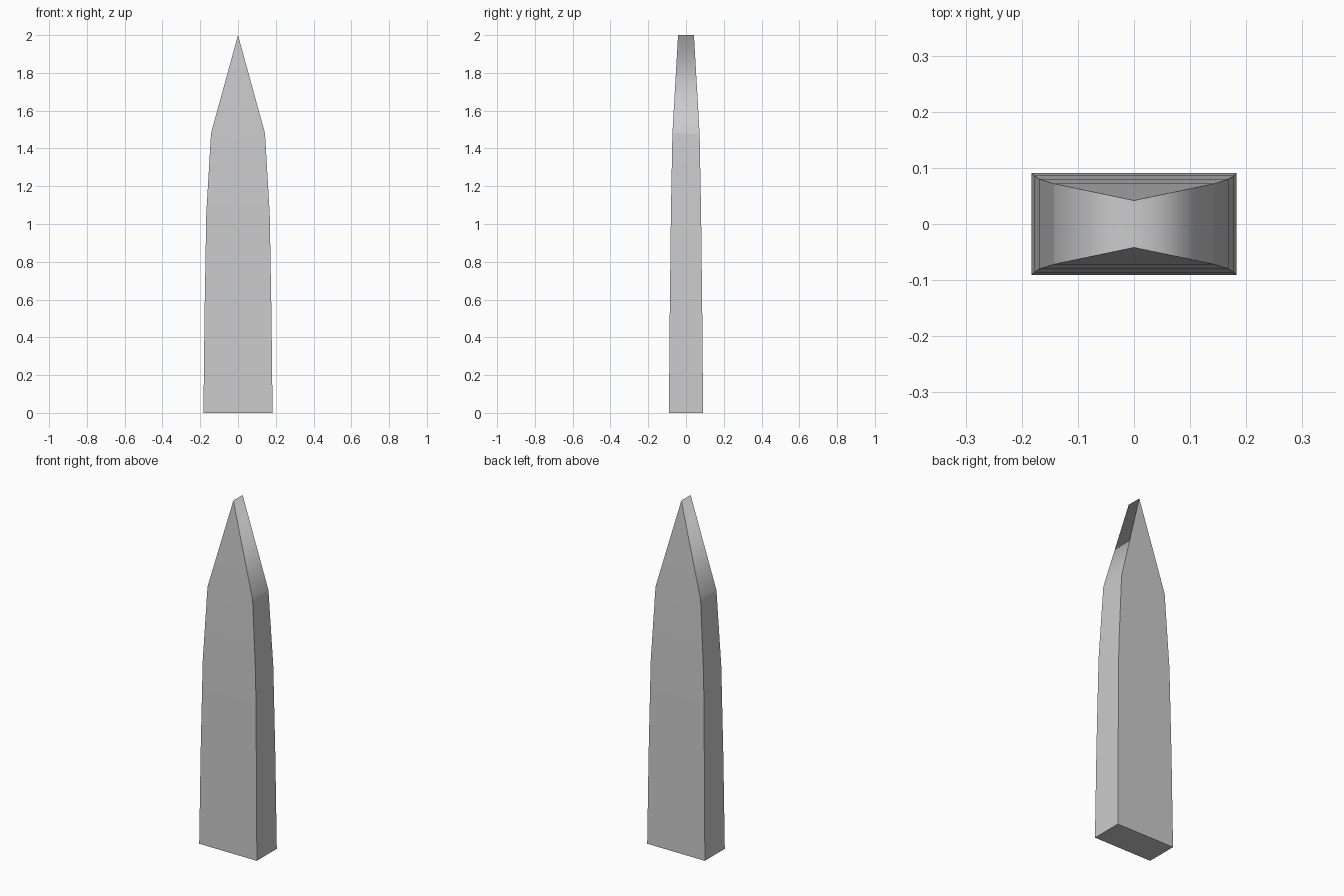
import bpy, bmesh

if "Cube" in bpy.data.objects:
    bpy.data.objects.remove(bpy.data.objects["Cube"])

# cross-sections of the blade: height, half width, half depth
SECTIONS = [(0.0, 0.183, 0.0905), (0.53, 0.177, 0.086),
            (1.05, 0.168, 0.080), (1.48, 0.143, 0.072)]
TIP_Z, TIP_Y = 2.0, 0.042

bm = bmesh.new()
rings = [[bm.verts.new((sx * w, sy * d, z))
          for sx, sy in ((-1, -1), (1, -1), (1, 1), (-1, 1))]
         for z, w, d in SECTIONS]

# base cap and tapering sides
bm.faces.new(rings[0][::-1])
for low, high in zip(rings, rings[1:]):
    for i in range(4):
        j = (i + 1) % 4
        bm.faces.new((low[i], low[j], high[j], high[i]))

# wedge point ending in a short ridge
front = bm.verts.new((0, -TIP_Y, TIP_Z))
back = bm.verts.new((0, TIP_Y, TIP_Z))
a, b, c, d = rings[-1]
bm.faces.new((a, b, front))
bm.faces.new((c, d, back))
bm.faces.new((b, c, back, front))
bm.faces.new((d, a, front, back))
bm.normal_update()

# soft shading along the blade and over the ridge, crisp corners elsewhere
for f in bm.faces:
    f.smooth = True
for e in bm.edges:
    ridge = set(e.verts) == {front, back}
    shoulder = set(e.verts) in ({b, c}, {d, a})
    e.smooth = ridge or (not shoulder and e.calc_face_angle(0) < 0.5)

mesh = bpy.data.meshes.new("blade")
bm.to_mesh(mesh)
bm.free()
bpy.context.collection.objects.link(bpy.data.objects.new("pointed_blade", mesh))
